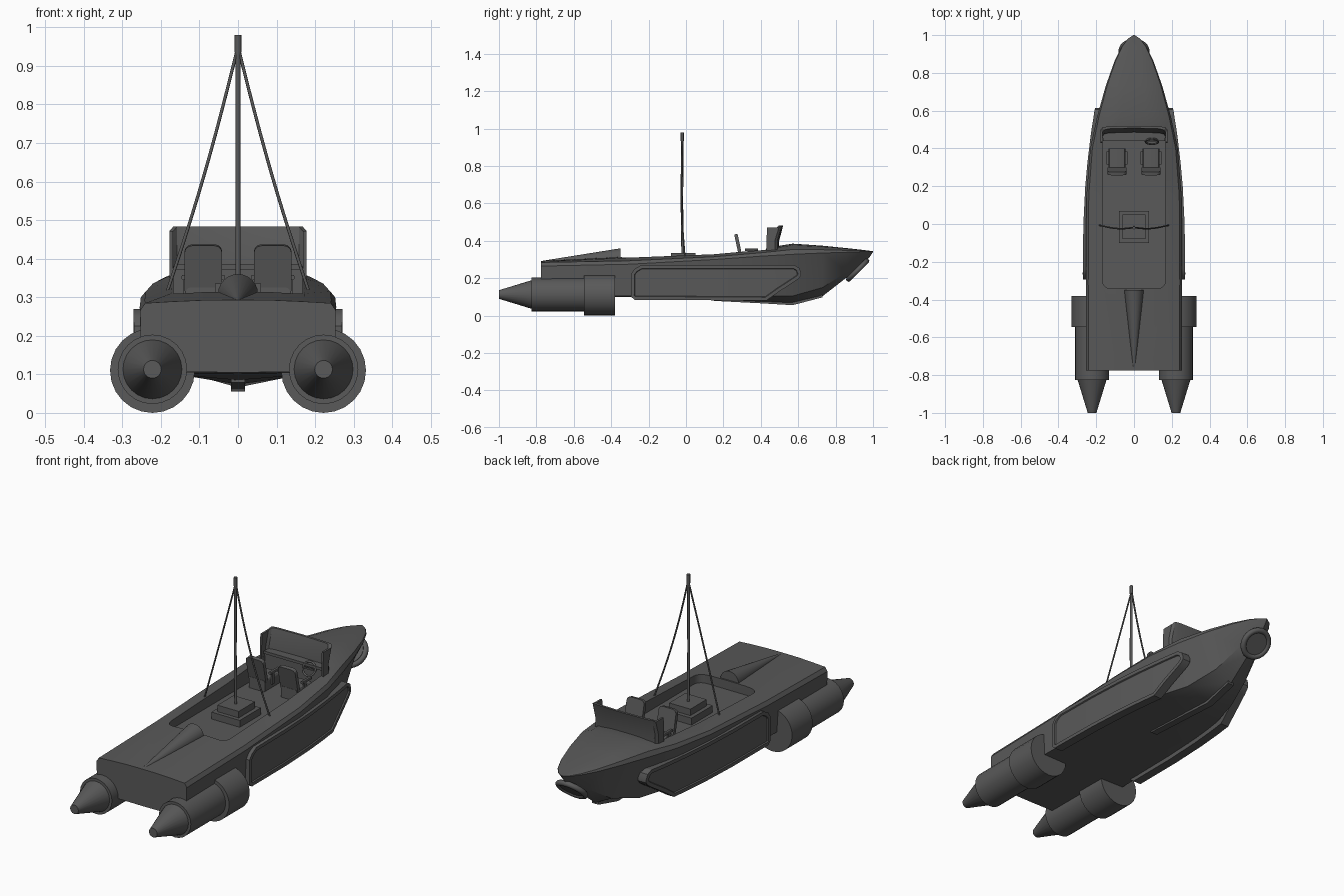
import bpy, bmesh, math
from mathutils import Vector, Matrix

if "Cube" in bpy.data.objects:
    bpy.data.objects.remove(bpy.data.objects["Cube"])

grey = bpy.data.materials.new("dark_grey")
grey.diffuse_color = (0.1, 0.1, 0.1, 1)
grey.use_nodes = True
grey.node_tree.nodes["Principled BSDF"].inputs["Base Color"].default_value = grey.diffuse_color


def finish(name, bm, angle=30):
    bmesh.ops.recalc_face_normals(bm, faces=bm.faces)
    me = bpy.data.meshes.new(name)
    bm.to_mesh(me)
    bm.free()
    ob = bpy.data.objects.new(name, me)
    bpy.context.collection.objects.link(ob)
    me.materials.append(grey)
    smooth(ob, angle)
    return ob


def smooth(ob, angle=30):
    bpy.ops.object.select_all(action='DESELECT')
    ob.select_set(True)
    bpy.context.view_layer.objects.active = ob
    bpy.ops.object.shade_smooth_by_angle(angle=math.radians(angle))


def loft(rings, bm=None, closed=False):
    bm = bm or bmesh.new()
    vs = [[bm.verts.new(p) for p in r] for r in rings]
    n = len(rings[0])
    for a, b in zip(vs, vs[1:] + (vs[:1] if closed else [])):
        for i in range(n):
            j = (i + 1) % n
            bm.faces.new((a[i], a[j], b[j], b[i]))
    if not closed:
        bm.faces.new(vs[0])
        bm.faces.new(vs[-1])
    return bm


def box(name, x, y, z, bevel=0.0, tilt=0.0):
    bm = bmesh.new()
    bmesh.ops.create_cube(bm, size=1)
    bmesh.ops.scale(bm, vec=(x[1] - x[0], y[1] - y[0], z[1] - z[0]), verts=bm.verts)
    if bevel:
        e = [e for e in bm.edges if abs((e.verts[0].co - e.verts[1].co).normalized().y) > 0.9]
        bmesh.ops.bevel(bm, geom=e, offset=bevel, segments=3, affect='EDGES', profile=0.5)
    bmesh.ops.rotate(bm, matrix=Matrix.Rotation(tilt, 3, 'X'), verts=bm.verts)
    bmesh.ops.translate(bm, vec=(sum(x) / 2, sum(y) / 2, sum(z) / 2), verts=bm.verts)
    return finish(name, bm)


def turned(name, x, z, prof, n=24):
    # stack of rings along y
    rings = [[(x + r * math.cos(2 * math.pi * i / n), y, z + r * math.sin(2 * math.pi * i / n))
              for i in range(n)] for y, r in prof]
    return finish(name, loft(rings))


def tube(name, pts, r):
    cu = bpy.data.curves.new(name, 'CURVE')
    cu.dimensions = '3D'
    cu.bevel_depth = r
    cu.bevel_resolution = 2
    cu.use_fill_caps = True
    sp = cu.splines.new('POLY')
    sp.points.add(len(pts) - 1)
    for p, q in zip(sp.points, pts):
        p.co = (*q, 1)
    ob = bpy.data.objects.new(name, cu)
    bpy.context.collection.objects.link(ob)
    cu.materials.append(grey)
    return ob


def torus(name, c, R, r, rot, n=32, m=10):
    rings = []
    M = Matrix.Translation(c) @ Matrix.Rotation(rot, 4, 'X')
    for i in range(n):
        a = 2 * math.pi * i / n
        rings.append([M @ Vector(((R + r * math.cos(b)) * math.cos(a), (R + r * math.cos(b)) * math.sin(a),
                                  r * math.sin(b))) for b in [2 * math.pi * k / m for k in range(m)]])
    return finish(name, loft(rings, closed=True), 60)


# hull: y, half width, deck centre z, sheer z, chine half width, chine z, keel z
stations = [
    (-0.775, .254, .293, .265, .250, .107, .105), (-0.3, .255, .316, .275, .245, .105, .10),
    (0.15, .252, .333, .300, .225, .105, .085), (0.40, .232, .358, .318, .190, .105, .074),
    (0.57, .195, .385, .328, .140, .105, .066), (0.73, .150, .374, .335, .092, .150, .104),
    (0.86, .104, .361, .339, .050, .235, .205), (0.94, .065, .352, .342, .028, .290, .270),
    (0.98, .034, .347, .343, .012, .322, .310), (1.0, .004, .346, .344, .002, .342, .340)]
rings = []
for y, w, zc, zs, cw, zch, zk in stations:
    f = zc - zs
    half = [(w * .35, zc - f * .02), (w * .68, zc - f * .15), (w * .95, zs + f * .7 if y < -.5 else zs + f * .45),
            (w, zs), (cw, zch)]
    ring = [(0, y, zc)] + [(a, y, b) for a, b in half] + [(0, y, zk)] + [(-a, y, b) for a, b in half[::-1]]
    rings.append(ring)
hull = finish("hull", loft(rings))

# cockpit recess
cut = []
for cx, cy, a0 in ((.125, .455, 0), (-.125, .455, 90), (-.125, -.3, 180), (.125, -.3, 270)):
    for k in range(6):
        a = math.radians(a0 + 18 * k)
        cut.append((cx + .042 * math.cos(a), cy + .042 * math.sin(a)))
cutter = finish("cockpit_cutter", loft([[(a, b, z) for a, b in cut] for z in (.268, .6)]))
cutter.hide_render = True
mod = hull.modifiers.new("cockpit", 'BOOLEAN')
mod.object = cutter
mod.operation = 'DIFFERENCE'
mod.solver = 'EXACT'
bpy.context.view_layer.objects.active = hull
bpy.ops.object.modifier_apply(modifier="cockpit")
bpy.data.objects.remove(cutter)
smooth(hull)

# keel strip
finish("keel", loft([[(-.018, y, z), (.018, y, z), (.018, y, z + .04), (-.018, y, z + .04)]
                     for y, z in ((.15, .079), (.4, .066), (.57, .056), (.73, .098))]))

# rear deck fairing
finish("rear_fairing", loft([[(r * math.cos(a * math.pi / 12), y, z + r * math.sin(a * math.pi / 12))
                              for a in range(24)] for y, z, r in ((-.35, .308, .052), (-.775, .288, .004))]))

# bow ring light
torus("bow_ring", (0, .918, .243), .068, .014, math.radians(-135))
bm = bmesh.new()
bmesh.ops.create_cone(bm, cap_ends=True, segments=32, radius1=.062, radius2=.062, depth=.02,
                      matrix=Matrix.Translation((0, .915, .246)) @ Matrix.Rotation(math.radians(-135), 4, 'X'))
finish("bow_disc", bm)

for s, side in ((1, "right"), (-1, "left")):
    # engines
    turned(side + "_engine_cowl", s * .222, .11, [(-.545, .11), (-.38, .11)])
    turned(side + "_engine_body", s * .222, .113, [(-.825, .09), (-.5, .09)])
    turned(side + "_engine_nozzle", s * .222, .113, [(-1, .023), (-.82, .078)])

    # side panel: y, outer x, top z, bottom z
    prof = [(-.293, .270, .225, .10), (-.275, .271, .250, .085), (-.24, .271, .27, .085), (0, .268, .27, .083),
            (.2, .258, .27, .082), (.33, .246, .27, .081), (.43, .234, .27, .081), (.50, .225, .27, .13),
            (.58, .212, .27, .182), (.605, .208, .255, .2), (.615, .206, .23, .215)]
    bm = loft([[(s * x, y, a), (s * x, y, b), (s * (x - .045), y, b), (s * (x - .045), y, a)]
               for y, x, a, b in prof])
    bmesh.ops.recalc_face_normals(bm, faces=bm.faces)
    outer = [f for f in bm.faces if f.normal.x * s > .8]
    bmesh.ops.inset_region(bm, faces=outer, thickness=.018, depth=0)
    bmesh.ops.inset_region(bm, faces=outer, thickness=.003, depth=-.006)
    finish(side + "_side_panel", bm)

    # seats
    c = s * .09
    box(side + "_seat_base", (c - .045, c + .045), (.28, .40), (.265, .325), .01)
    box(side + "_seat_back", (c - .049, c + .049), (.272, .29), (.30, .437), .02, math.radians(12))
    for k in (-1, 1):
        box(side + "_armrest", (c + k * .049 - .007, c + k * .049 + .007), (.315, .385), (.345, .358), .003)
        box(side + "_armrest_post", (c + k * .049 - .004, c + k * .049 + .004), (.33, .345), (.29, .348))

    # mast stays, slightly slack
    pts = []
    for i in range(13):
        t = i / 12
        sag = math.sin(math.pi * t)
        pts.append((s * (.185 * t - .006 * sag), -.018 + .012 * t - .012 * sag, .95 - .64 * t - .008 * sag))
    tube(side + "_stay", pts, .0042)

# mast and base
box("mast_base", (-.08, .08), (-.1, .07), (.265, .303))
box("mast_step", (-.06, .06), (-.08, .05), (.30, .336))
tube("mast", [(0, -.018, .33), (0, -.022, .6), (0, -.02, .95)], .0068)
tube("mast_cap", [(0, -.02, .935), (0, -.02, .98)], .0085)

# windscreen: wraparound strip leaning forward at the top
path = [(-.178, .43), (-.178, .475), (-.168, .488), (-.145, .494), (0, .498),
        (.145, .494), (.168, .488), (.178, .475), (.178, .43)]
rings = []
for i, (x, y) in enumerate(path):
    lean = .022 if y > .45 else .004
    ix = x - math.copysign(.01, x) if x else 0
    iy = y - (.012 if y > .45 else 0)
    zt = .483 if 1 < i < 7 else .472
    rings.append([(x, y, .315), (x, y, .40), (x, y + lean, zt), (ix, iy + lean, zt), (ix, iy, .40), (ix, iy, .315)])
finish("windscreen", loft(rings))

# dashboard and steering wheel
box("dashboard", (-.168, .168), (.455, .49), (.27, .385), .008)
box("dashboard_lip", (-.165, .165), (.44, .46), (.372, .386), .004)
torus("steering_wheel", (.095, .437, .365), .034, .005, math.radians(65), 20, 8)
tube("steering_column", [(.095, .437, .365), (.095, .47, .35)], .006)
box("steering_spoke", (.063, .127), (.434, .440), (.361, .369))
